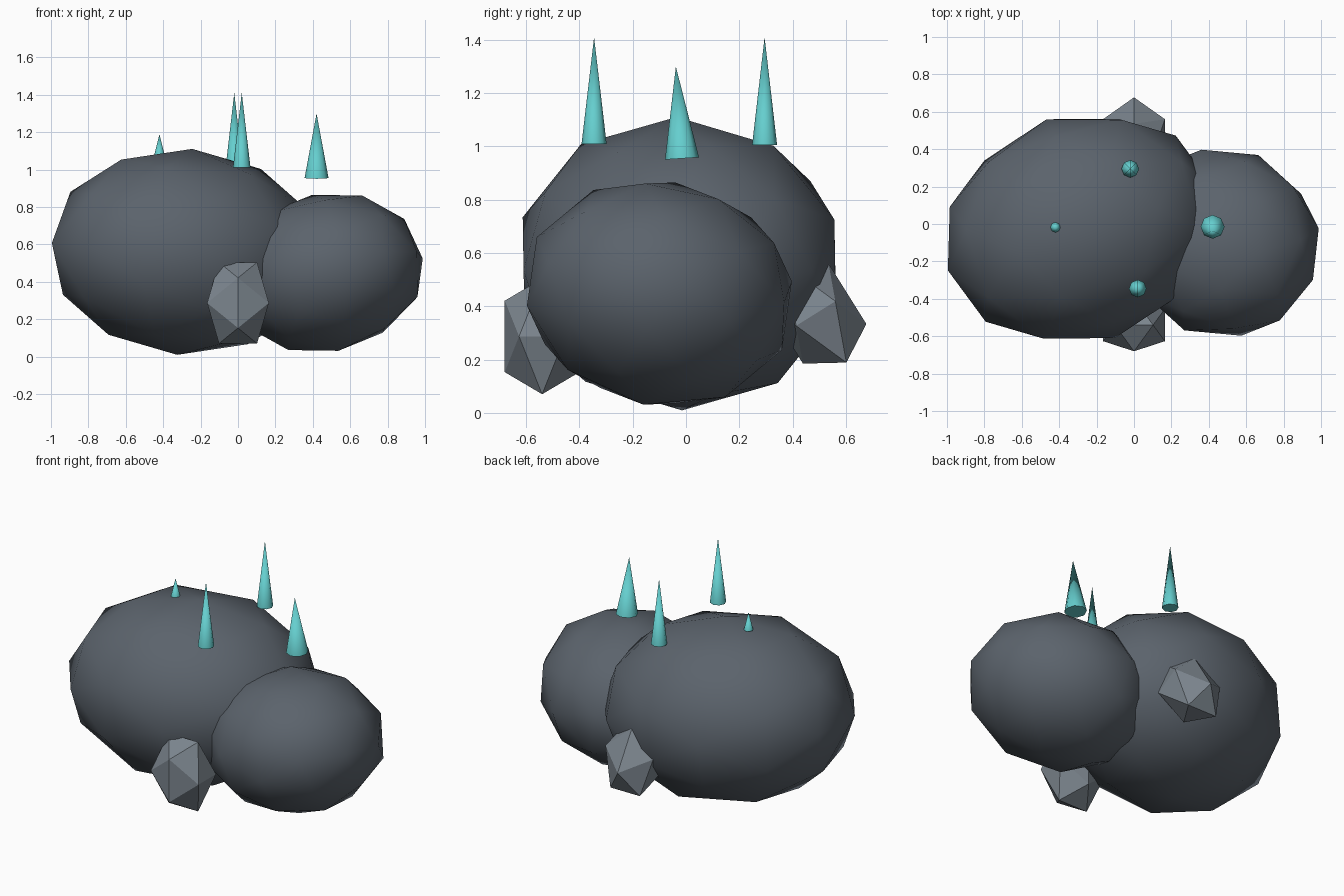
import bpy, bmesh, math
from mathutils import Vector, Matrix

if "Cube" in bpy.data.objects:
    bpy.data.objects.remove(bpy.data.objects["Cube"])

PHI = (1 + 5 ** 0.5) / 2


def material(name, rgb):
    m = bpy.data.materials.new(name)
    m.diffuse_color = (*rgb, 1)
    m.use_nodes = True
    m.node_tree.nodes["Principled BSDF"].inputs["Base Color"].default_value = m.diffuse_color
    return m


DARK = material("dark_stone", (0.105, 0.125, 0.15))
GREY = material("grey_stone", (0.20, 0.235, 0.27))
TEAL = material("teal_crystal", (0.13, 0.62, 0.62))


def finish(name, bm, mat, smooth_angle=None):
    bmesh.ops.recalc_face_normals(bm, faces=bm.faces)
    me = bpy.data.meshes.new(name)
    bm.to_mesh(me)
    bm.free()
    ob = bpy.data.objects.new(name, me)
    bpy.context.collection.objects.link(ob)
    me.materials.append(mat)
    if smooth_angle:
        bpy.ops.object.select_all(action='DESELECT')
        ob.select_set(True)
        bpy.context.view_layer.objects.active = ob
        bpy.ops.object.shade_smooth_by_angle(angle=math.radians(smooth_angle))
    return ob


def stone(name, centre, scale, rot, mat, subdivide=False):
    """Icosahedron with axis-aligned edges, optionally subdivided onto the sphere."""
    bm = bmesh.new()
    for a in (-1, 1):
        for b in (-PHI, PHI):
            for co in ((a, 0, b), (0, b, a), (b, a, 0)):
                bm.verts.new(co)
    bmesh.ops.convex_hull(bm, input=bm.verts)
    if subdivide:
        bmesh.ops.subdivide_edges(bm, edges=bm.edges[:], cuts=1, use_grid_fill=True)
    for v in bm.verts:
        v.co.normalize()
    bm.transform(Matrix.Translation(centre) @ rot.to_4x4() @ Matrix.Diagonal((*scale, 1)))
    return finish(name, bm, mat, 80 if subdivide else None)


def tilt(pole, spin):
    """Rotation that spins about z, then leans z towards the pole."""
    q = Vector((0, 0, 1)).rotation_difference(Vector(pole))
    return q.to_matrix() @ Matrix.Rotation(math.radians(spin), 3, 'Z')


def spike(name, base, tip, radius):
    base, axis = Vector(base), Vector(tip) - Vector(base)
    bm = bmesh.new()
    bmesh.ops.create_cone(bm, cap_ends=True, segments=8, radius1=radius, radius2=0,
                          depth=axis.length)
    lean = Vector((0, 0, 1)).rotation_difference(axis).to_matrix().to_4x4()
    bm.transform(Matrix.Translation(base + axis / 2) @ lean)
    bmesh.ops.remove_doubles(bm, verts=bm.verts, dist=1e-4)
    finish(name, bm, TEAL, 55)


# Two large smooth boulders
stone("large_boulder", (-0.285, -0.025, 0.56), (0.746, 0.613, 0.552),
      tilt((0.04, -0.01, 0.55), 17.4), DARK, True)
stone("small_boulder", (0.467, -0.10, 0.448), (0.54, 0.51, 0.427),
      tilt((-0.07, 0.06, 0.417), -22.5), DARK, True)

# Faceted side stones
for name, y, z, turn in (("front_stone", -0.54, 0.287, 0), ("back_stone", 0.487, 0.373, 32)):
    stone(name, (0, y, z), (0.194, 0.165, 0.255),
          Matrix.Rotation(math.radians(turn), 3, 'X'), GREY)

# Crystal spikes floating over the boulders
spike("right_spike", (0.42, -0.015, 0.955), (0.42, -0.038, 1.30), 0.064)
spike("front_spike", (0.02, -0.345, 1.01), (0.02, -0.345, 1.41), 0.047)
spike("back_spike", (-0.02, 0.295, 1.005), (-0.02, 0.295, 1.41), 0.047)
spike("left_spike", (-0.42, -0.018, 1.08), (-0.42, -0.018, 1.19), 0.027)
